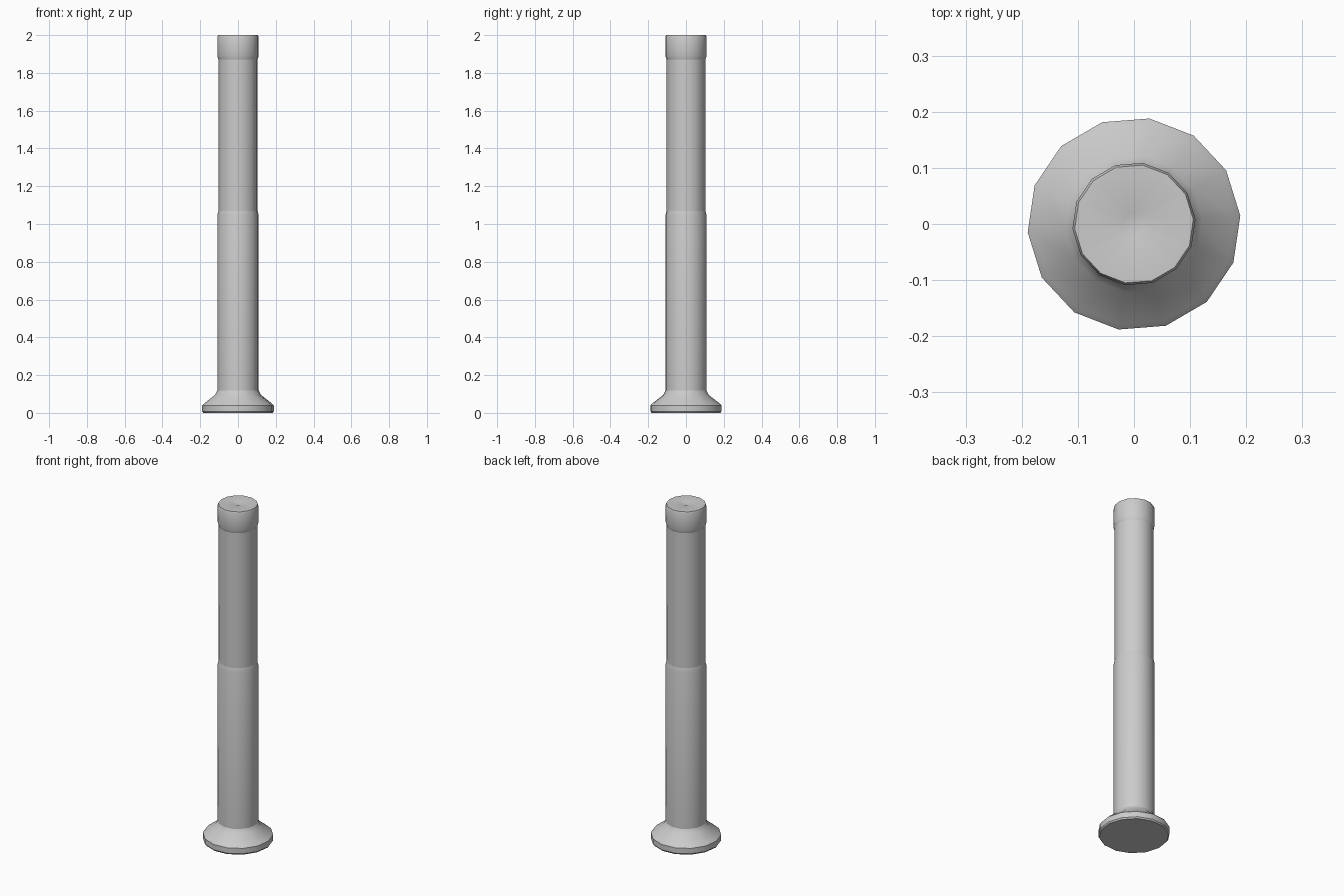
import bpy
import bmesh
import math

SIDES = 14
TURN = math.radians(4.5)

cube = bpy.data.objects.get("Cube")
if cube:
    bpy.data.objects.remove(cube, do_unlink=True)

# One plain grey finish for the whole post
grey = bpy.data.materials.new("light_grey")
grey.use_nodes = True
colour = (0.6, 0.6, 0.6, 1)
grey.diffuse_color = colour
grey.node_tree.nodes["Principled BSDF"].inputs["Base Color"].default_value = colour


def lathe(name, profile):
    """Turn (radius, height) points round z; a zero radius closes the end."""
    bm = bmesh.new()
    rings = []
    for r, z in profile:
        if r == 0:
            rings.append([bm.verts.new((0, 0, z))] * SIDES)
            continue
        angles = [TURN + math.tau * i / SIDES for i in range(SIDES)]
        rings.append([bm.verts.new((r * math.cos(a), r * math.sin(a), z)) for a in angles])
    for low, high in zip(rings, rings[1:]):
        for i in range(SIDES):
            j = (i + 1) % SIDES
            corners = dict.fromkeys((low[i], low[j], high[j], high[i]))
            bm.faces.new(list(corners))
    mesh = bpy.data.meshes.new(name)
    bm.to_mesh(mesh)
    bm.free()
    mesh.materials.append(grey)
    obj = bpy.data.objects.new(name, mesh)
    bpy.context.collection.objects.link(obj)
    bpy.ops.object.select_all(action="DESELECT")
    obj.select_set(True)
    bpy.context.view_layer.objects.active = obj
    bpy.ops.object.shade_smooth_by_angle(angle=math.radians(30))
    return obj


# Flared foot with a flat underside
lathe("flared_base", [(0, 0), (0.184, 0), (0.19, 0.008), (0.19, 0.04),
                      (0.18, 0.05), (0.122, 0.095), (0.11, 0.118)])
# Wider lower tube, stepping in at the joint
lathe("lower_shaft", [(0.11, 0.118), (0.11, 1.045), (0.104, 1.07)])
# Slimmer upper tube
lathe("upper_shaft", [(0.104, 1.07), (0.104, 1.872)])
# Collar with a flat top and a shallow centre dimple
lathe("top_cap", [(0.104, 1.872), (0.11, 1.89), (0.11, 1.99), (0.106, 2.0),
                  (0.02, 2.0), (0, 1.992)])
